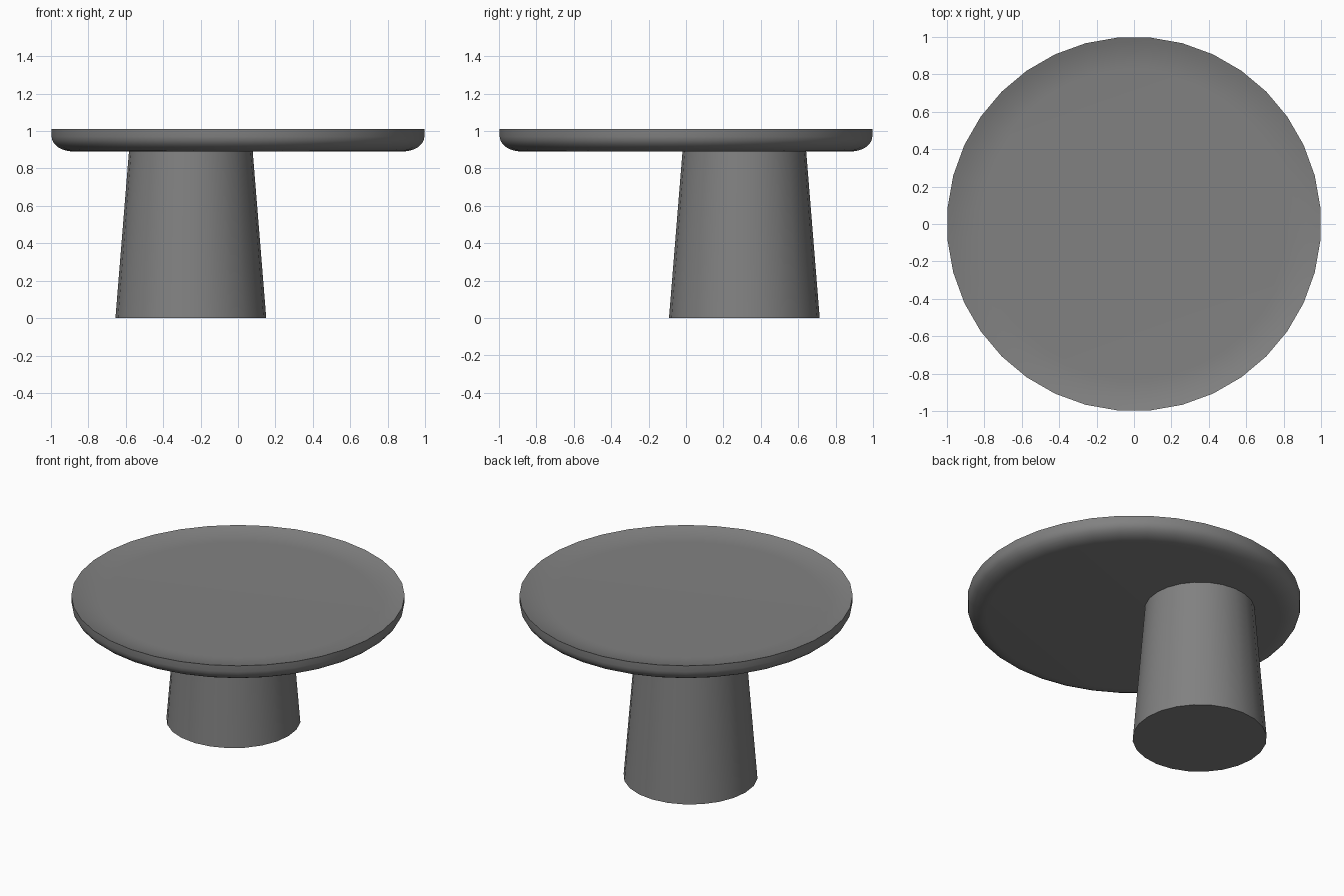
import bpy
from math import cos, sin, pi, radians

cube = bpy.data.objects.get("Cube")
if cube:
    bpy.data.objects.remove(cube, do_unlink=True)

grey = bpy.data.materials.new("dark_grey")
grey.use_nodes = True
colour = (0.22, 0.22, 0.22, 1)
grey.diffuse_color = colour
grey.node_tree.nodes["Principled BSDF"].inputs["Base Color"].default_value = colour


def lathe(name, profile, sides, centre, turn=0.0):
    """Spin a (radius, height) profile around z and close both ends."""
    verts = [(r * cos(2 * pi * (i + turn) / sides), r * sin(2 * pi * (i + turn) / sides), z)
             for r, z in profile for i in range(sides)]
    faces = []
    for row in range(len(profile) - 1):
        a, b = row * sides, (row + 1) * sides
        for i in range(sides):
            j = (i + 1) % sides
            faces.append((a + i, a + j, b + j, b + i))
    faces.append(tuple(reversed(range(sides))))
    faces.append(tuple(range(len(verts) - sides, len(verts))))
    mesh = bpy.data.meshes.new(name)
    mesh.from_pydata(verts, [], faces)
    mesh.materials.append(grey)
    obj = bpy.data.objects.new(name, mesh)
    bpy.context.collection.objects.link(obj)
    obj.location = centre
    bpy.ops.object.select_all(action="DESELECT")
    obj.select_set(True)
    bpy.context.view_layer.objects.active = obj
    bpy.ops.object.shade_smooth_by_angle(angle=radians(40))
    return obj


# Round tray top: flat underside, rounded lower edge, sharp lip, shallow dish
lower_edge = [(0.88 + 0.12 * sin(t * pi / 12), 0.97 - 0.08 * cos(t * pi / 12)) for t in range(7)]
dish = [(1.0 - 0.03 * t, 0.98 + 0.03 * (1 - t / 6) ** 2) for t in range(7)]
lathe("table_top", lower_edge + dish, 36, (0, 0, 0), 0.5)

# Tapered off-centre pedestal
lathe("pedestal", [(0.403, 0), (0.33, 0.9)], 24, (-0.252, 0.312, 0))
